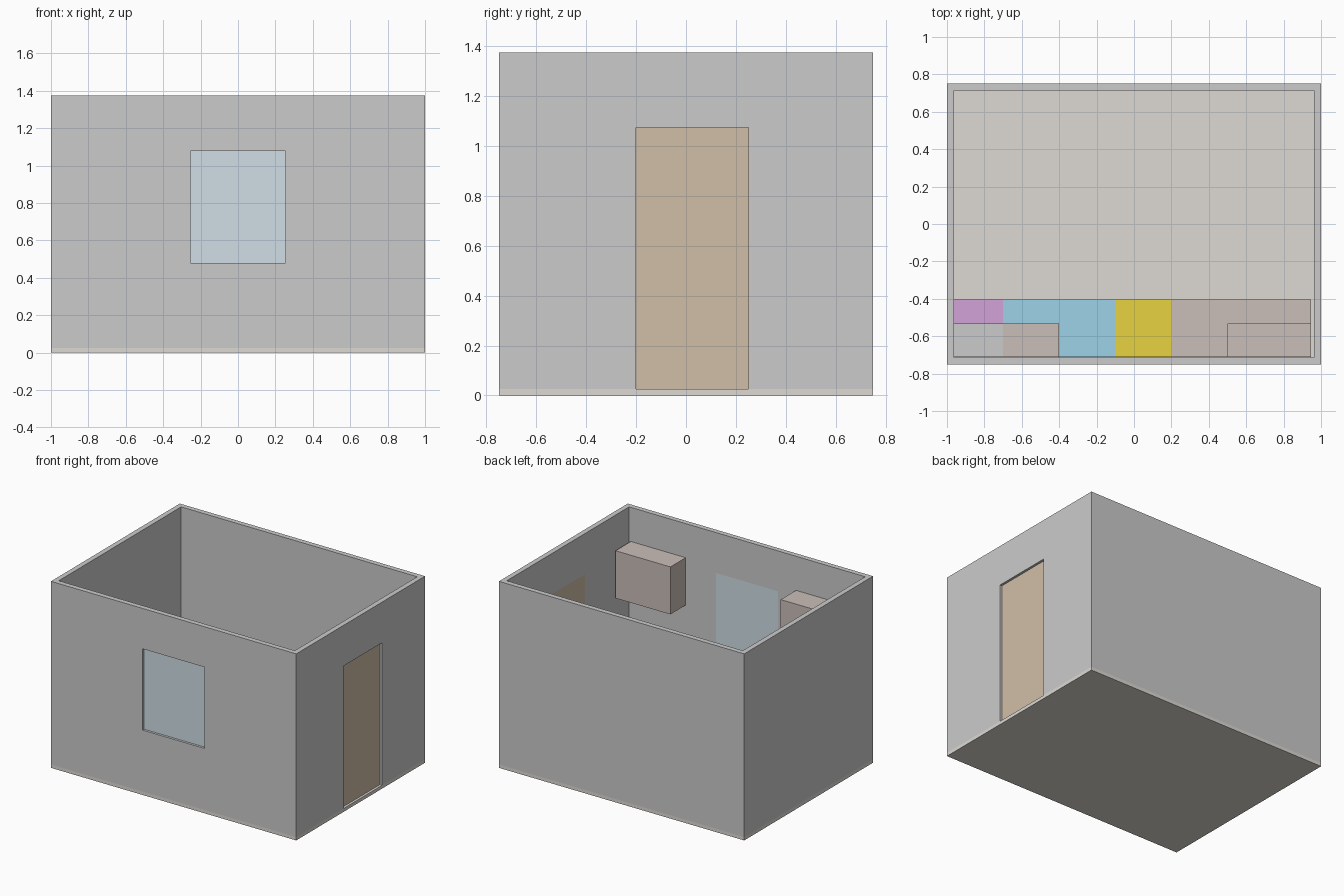
import bpy

if "Cube" in bpy.data.objects:
    bpy.data.objects.remove(bpy.data.objects["Cube"])


def box(name, x, y, z, color=None):
    """Axis-aligned box from (min, max) ranges."""
    bpy.ops.mesh.primitive_cube_add(size=1)
    ob = bpy.context.object
    ob.name = name
    ob.location = [(a + b) / 2 for a, b in (x, y, z)]
    ob.scale = [b - a for a, b in (x, y, z)]
    bpy.ops.object.transform_apply(location=True, rotation=False, scale=True)
    if color:
        mat = bpy.data.materials.get(color[0]) or bpy.data.materials.new(color[0])
        mat.diffuse_color = (*color[1], 1)
        mat.use_nodes = True
        mat.node_tree.nodes["Principled BSDF"].inputs["Base Color"].default_value = mat.diffuse_color
        ob.data.materials.append(mat)
    return ob


def cut(target, x, y, z):
    """Subtract a box from target."""
    cutter = box("cutter", x, y, z)
    cutter.hide_render = True
    mod = target.modifiers.new("cut", 'BOOLEAN')
    mod.operation = 'DIFFERENCE'
    mod.solver = 'EXACT'
    mod.object = cutter
    bpy.context.view_layer.objects.active = target
    bpy.ops.object.modifier_apply(modifier=mod.name)
    bpy.data.objects.remove(cutter, do_unlink=True)


WOOD = ("cabinet_wood", (0.60, 0.52, 0.48))
FLOOR = ("floor_tan", (0.73, 0.70, 0.66))
DOOR = ("door_brown", (0.63, 0.52, 0.385))
GLASS = ("glass_blue", (0.63, 0.73, 0.79))
PURPLE = ("purple", (0.65, 0.36, 0.68))
BLUE = ("blue", (0.34, 0.65, 0.80))
YELLOW = ("yellow", (0.80, 0.65, 0.05))

F, H = 0.025, 1.375          # floor top, wall top
IX, IY = 0.9625, 0.7125      # inner wall faces
WIN_X, WIN_Z = (-0.253, 0.253), (0.478, 1.077)
DOOR_Y, DOOR_TOP = (-0.2, 0.25), 1.075

# Room shell: floor slab and walls with window and door openings
box("floor", (-1, 1), (-0.75, 0.75), (0, F), FLOOR)
walls = box("walls", (-1, 1), (-0.75, 0.75), (F, H))
cut(walls, (-IX, IX), (-IY, IY), (-0.2, 1.6))
cut(walls, WIN_X, (-0.9, -0.6), WIN_Z)
cut(walls, (0.9, 1.1), DOOR_Y, (-0.2, DOOR_TOP))

# Panels flush with the inside of the walls
box("window_pane", WIN_X, (-IY - 0.02, -IY), WIN_Z, GLASS)
box("door", (IX, IX + 0.02), DOOR_Y, (F, DOOR_TOP), DOOR)

# Base units along the front wall
for name, x0, x1, color in (("fridge_base", -IX, -0.7, PURPLE),
                            ("sink_unit", -0.7, -0.1, BLUE),
                            ("stove_unit", -0.1, 0.2, YELLOW),
                            ("base_cabinet", 0.2, 0.947, WOOD)):
    box(name, (x0, x1), (-0.71, -0.405), (F, 0.475), color)

# Wall-hung units
for name, x0, x1, color in (("wall_unit_grey", -IX, -0.7, None),
                            ("wall_cabinet_left", -0.7, -0.4, WOOD),
                            ("wall_cabinet_right", 0.5, 0.947, WOOD)):
    box(name, (x0, x1), (-0.71, -0.532), (0.775, 1.125), color)
